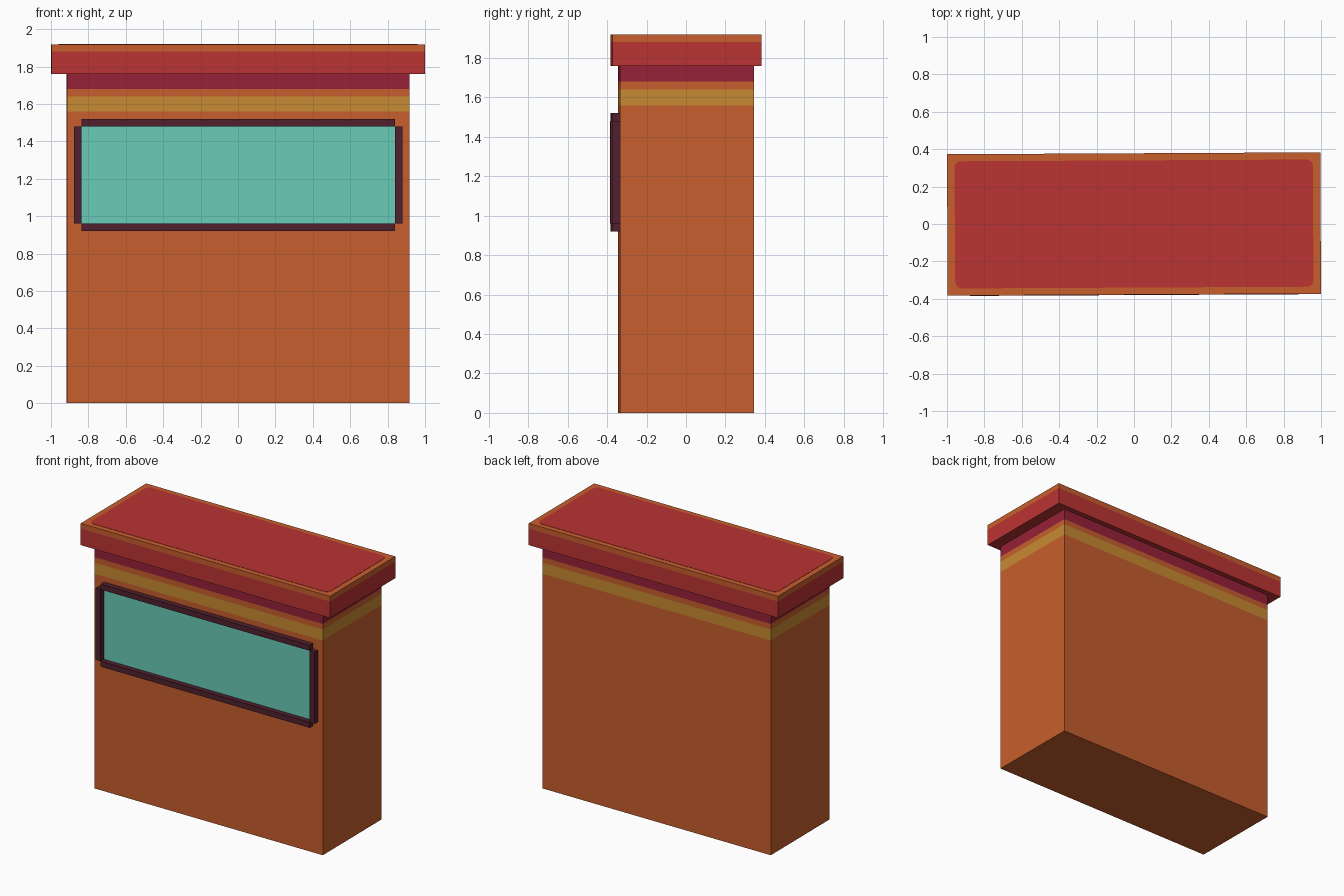
import bpy, bmesh
from mathutils import Matrix, Vector

if "Cube" in bpy.data.objects:
    bpy.data.objects.remove(bpy.data.objects["Cube"])

TURN = Matrix.Rotation(0.005, 4, 'Z')   # the whole model is turned very slightly


def material(name, rgb):
    def lin(c):
        c /= 255
        return c / 12.92 if c <= 0.04045 else ((c + 0.055) / 1.055) ** 2.4
    m = bpy.data.materials.new(name)
    m.diffuse_color = (*[lin(c) for c in rgb], 1)
    m.use_nodes = True
    m.node_tree.nodes["Principled BSDF"].inputs["Base Color"].default_value = m.diffuse_color
    return m


ORANGE = material("orange", (200, 95, 45))
RED = material("red", (187, 51, 51))
CRIMSON = material("crimson", (150, 33, 56))
GOLD = material("gold", (200, 138, 50))
TEAL = material("teal glass", (106, 203, 184))
MAROON = material("dark maroon", (80, 32, 46))


def box(name, lo, hi, mats, cuts=(), corner=0):
    """Box from lo to hi; cuts are heights where the next material begins."""
    lo, hi = Vector(lo), Vector(hi)
    bm = bmesh.new()
    bmesh.ops.create_cube(bm, size=1)
    for v in bm.verts:
        v.co = (lo + hi) / 2 + v.co * (hi - lo)
    if corner:
        upright = [e for e in bm.edges
                   if abs(e.verts[0].co.z - e.verts[1].co.z) > 1e-5]
        bmesh.ops.bevel(bm, geom=upright, offset=corner, segments=4,
                        profile=0.5, affect='EDGES')
    for z in cuts:
        bmesh.ops.bisect_plane(bm, geom=bm.verts[:] + bm.edges[:] + bm.faces[:],
                               plane_co=(0, 0, z), plane_no=(0, 0, 1))
    for f in bm.faces:
        z = f.calc_center_median().z
        f.material_index = sum(z > c for c in cuts)
    bm.transform(TURN)
    me = bpy.data.meshes.new(name)
    bm.to_mesh(me)
    bm.free()
    for m in mats:
        me.materials.append(m)
    ob = bpy.data.objects.new(name, me)
    bpy.context.collection.objects.link(ob)
    return ob


# Body with painted bands near the top
box("body", (-0.915, -0.34, 0), (0.915, 0.34, 1.76),
    [ORANGE, GOLD, ORANGE, CRIMSON], cuts=(1.56, 1.64, 1.68))

# Overhanging cap with orange rim and red top panel
box("cap", (-0.998, -0.378, 1.76), (0.998, 0.378, 1.918),
    [RED, ORANGE], cuts=(1.88,))
box("top_panel", (-0.958, -0.34, 1.915), (0.958, 0.34, 1.92), [RED], corner=0.035)

# Window pane and its four frame bars
box("window_pane", (-0.84, -0.342, 0.96), (0.84, -0.336, 1.48), [TEAL])
for name, z in (("frame_bottom", 0.92), ("frame_top", 1.48)):
    box(name, (-0.838, -0.38, z), (0.838, -0.338, z + 0.04), [MAROON])
for name, x in (("frame_left", -0.878), ("frame_right", 0.838)):
    box(name, (x, -0.38, 0.96), (x + 0.04, -0.338, 1.48), [MAROON])
